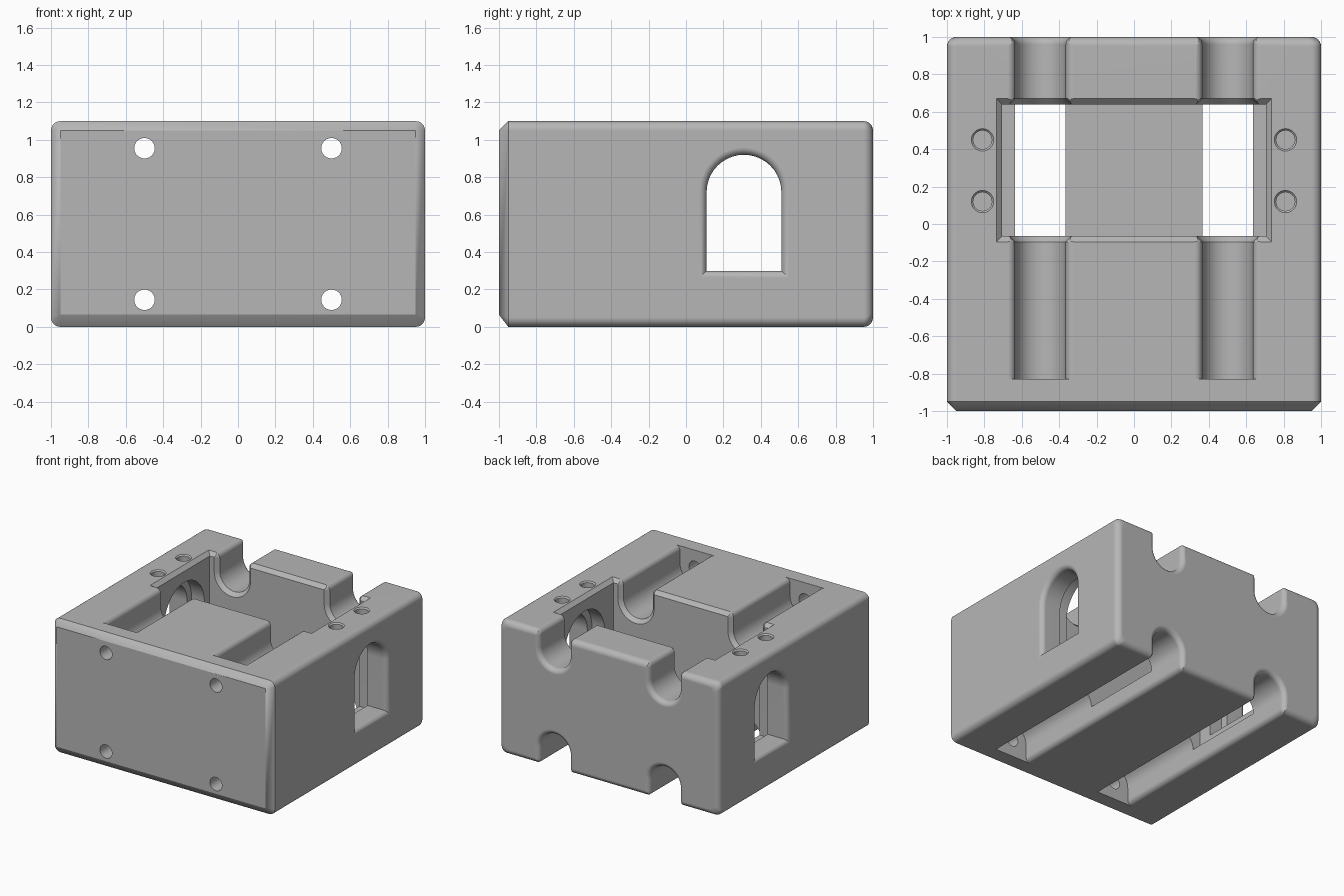
import bpy, bmesh
from math import sin, cos, pi, radians
from mathutils import Vector

if "Cube" in bpy.data.objects:
    bpy.data.objects.remove(bpy.data.objects["Cube"], do_unlink=True)

H = 1.1       # block height
FIL = 0.04    # fillet at the cut mouths
STEPS = 6

grey = bpy.data.materials.new("plain grey")
grey.use_nodes = True
grey.diffuse_color = (0.47, 0.47, 0.47, 1)
grey.node_tree.nodes["Principled BSDF"].inputs["Base Color"].default_value = grey.diffuse_color


def arc(cx, cy, r, a0, a1, n=STEPS):
    angles = [radians(a0 + (a1 - a0) * i / n) for i in range(n + 1)]
    return [(cx + r * cos(a), cy + r * sin(a)) for a in angles]


def loft(name, axis, rings):
    """Closed solid through (position, section) rings along an axis."""
    place = {"x": lambda p, a, b: (p, a, b),
             "y": lambda p, a, b: (a, p, b),
             "z": lambda p, a, b: (a, b, p)}[axis]
    bm = bmesh.new()
    loops = [[bm.verts.new(place(p, a, b)) for a, b in sec] for p, sec in rings]
    n = len(loops[0])
    for lo, hi in zip(loops, loops[1:]):
        for i in range(n):
            j = (i + 1) % n
            bm.faces.new((lo[i], lo[j], hi[j], hi[i]))
    bm.faces.new(loops[0])
    bm.faces.new(loops[-1])
    bmesh.ops.remove_doubles(bm, verts=bm.verts, dist=1e-5)
    bmesh.ops.recalc_face_normals(bm, faces=bm.faces)
    mesh = bpy.data.meshes.new(name)
    bm.to_mesh(mesh)
    bm.free()
    mesh.materials.append(grey)
    obj = bpy.data.objects.new(name, mesh)
    bpy.context.collection.objects.link(obj)
    return obj


def rounded_rect(x, z0, z1, r):
    return (arc(x - r, z1 - r, r, 0, 90) + arc(-x + r, z1 - r, r, 90, 180)
            + arc(-x + r, z0 + r, r, 180, 270) + arc(x - r, z0 + r, r, 270, 360))


def flare(start, direction, size=FIL):
    """Positions and offsets of a rounded mouth opening along an axis."""
    return [(start + direction * size * sin(t), size * (1 - cos(t)))
            for t in [pi / 2 * i / STEPS for i in range(STEPS + 1)]]


# Block: chamfered front, rounded long edges and back
R = 0.05
rings = [(-1, rounded_rect(1 - R, 0.065, H - R, 0)),
         (-1 + R, rounded_rect(1, 0, H, R))]
for y, d in flare(1 - R, 1, R):
    rings.append((y, rounded_rect(1 - d, d, H - d, R)))
block = loft("block", "y", rings)
cutters = []


# Central pocket with a chamfered rim
def pocket(d):
    return [(-0.705 - d, -0.065 - d), (0.705 + d, -0.065 - d),
            (0.705 + d, 0.64 + d), (-0.705 - d, 0.64 + d)]


cutters.append(loft("pocket_cutter", "z", [
    (0.14, pocket(0)), (H - 0.03, pocket(0)), (H, pocket(0.03)), (H + 0.1, pocket(0.03))]))


# Round-bottomed grooves, top and bottom
def groove(cx, top, d):
    w = 0.135 + d
    mouth = arc(w + FIL, H - FIL, FIL, 90, 180)
    half = [(w + FIL, H + 0.1)] + mouth
    pts = half + arc(0, 0.955, w, 0, -180, 20) + [(-x, z) for x, z in reversed(half)]
    return [(cx + x, z if top else H - z) for x, z in pts]


for cx in (-0.5, 0.5):
    for top in (True, False):
        path = [(-0.83, 0)]
        if top:
            path += [(-0.095, 0), (-0.065, 0.03), (0.64, 0.03), (0.67, 0)]
        path += flare(1 - FIL, 1) + [(1.1, FIL)]
        cutters.append(loft("groove_cutter", "y", [(y, groove(cx, top, d)) for y, d in path]))
        # Screw hole through the front wall
        circle = arc(cx, 0.955 if top else 0.145, 0.055, 0, 345, 23)
        cutters.append(loft("front_hole_cutter", "y", [(-1.1, circle), (-0.7, circle)]))


# Arched side windows, wider on the inside
def arch(d):
    w = 0.2 + d
    return [(0.31 - w, 0.3 - d), (0.31 + w, 0.3 - d)] + arc(0.31, 0.72, w, 0, 180, 20)


for side in (-1, 1):
    path = [(0.6, 0.06), (0.82, 0.06), (0.82, 0)] + flare(1 - FIL, 1) + [(1.1, FIL)]
    cutters.append(loft("window_cutter", "x", [(side * x, arch(d)) for x, d in path]))
    # Blind holes in the top
    for y in (0.12, 0.45):
        def ring(r):
            return arc(side * 0.81, y, r, 0, 345, 23)
        cutters.append(loft("top_hole_cutter", "z", [
            (H - 0.12, ring(0.05)), (H - 0.01, ring(0.05)),
            (H, ring(0.06)), (H + 0.1, ring(0.06))]))

# Cut everything out of the block
bpy.ops.object.select_all(action="DESELECT")
bpy.context.view_layer.objects.active = block
block.select_set(True)
for cutter in cutters:
    cutter.hide_render = True
    mod = block.modifiers.new("cut", "BOOLEAN")
    mod.operation = "DIFFERENCE"
    mod.solver = "EXACT"
    mod.object = cutter
    bpy.ops.object.modifier_apply(modifier=mod.name)
    bpy.data.objects.remove(cutter, do_unlink=True)

bpy.ops.object.shade_smooth_by_angle(angle=radians(30))
weighted = block.modifiers.new("even shading", "WEIGHTED_NORMAL")
weighted.keep_sharp = True
